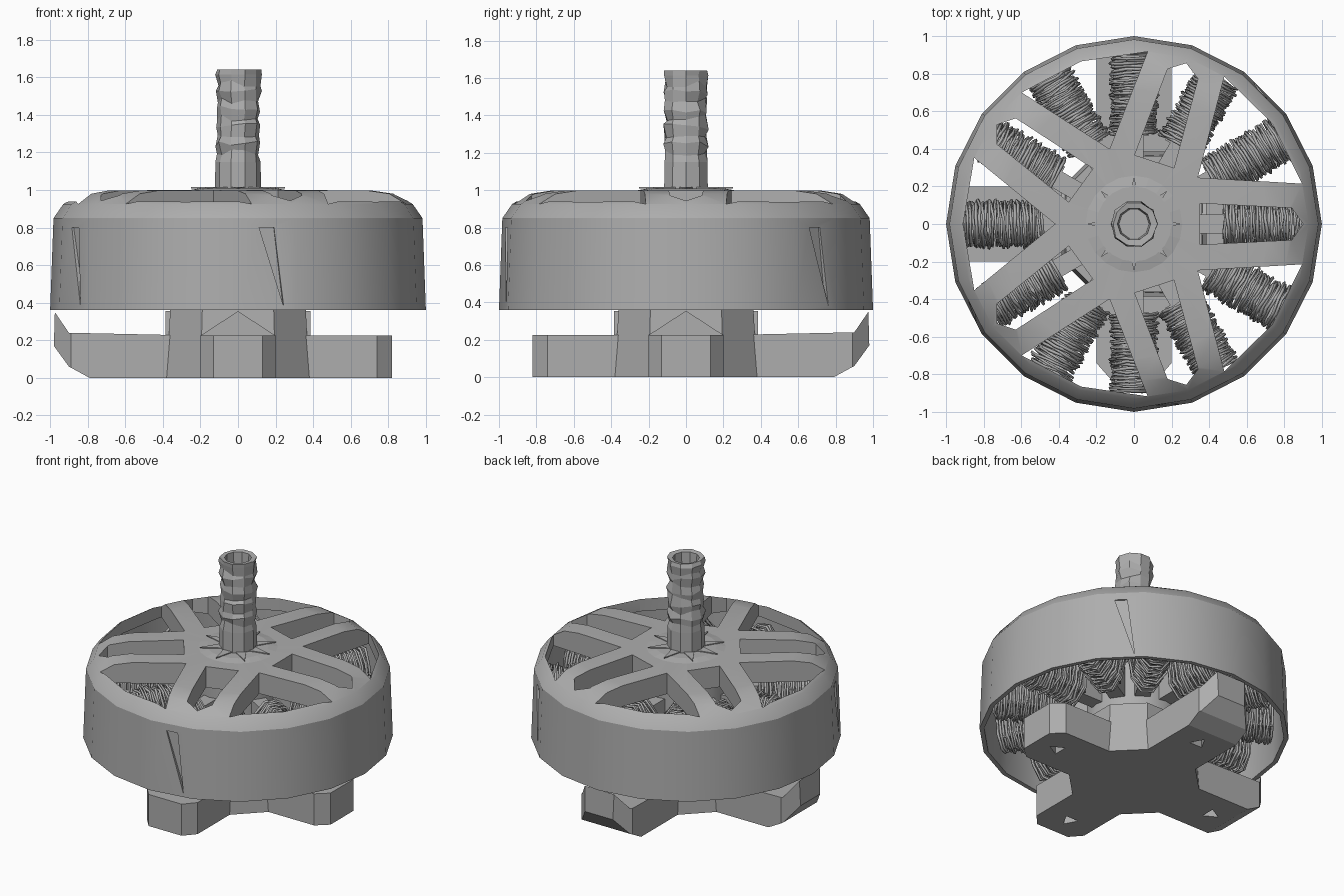
import bpy, bmesh, random
from math import sin, cos, pi, radians
from mathutils import Matrix, Vector

random.seed(4)
if "Cube" in bpy.data.objects:
    bpy.data.objects.remove(bpy.data.objects["Cube"])

metal = bpy.data.materials.new("grey metal")
metal.use_nodes = True
GREY = (0.42, 0.42, 0.42, 1)
metal.diffuse_color = GREY
metal.node_tree.nodes["Principled BSDF"].inputs["Base Color"].default_value = GREY


def finish(bm, name):
    """Turn a bmesh into a named object with the metal material."""
    bmesh.ops.remove_doubles(bm, verts=bm.verts, dist=0.0001)
    bmesh.ops.recalc_face_normals(bm, faces=bm.faces)
    mesh = bpy.data.meshes.new(name)
    bm.to_mesh(mesh)
    bm.free()
    mesh.materials.append(metal)
    obj = bpy.data.objects.new(name, mesh)
    bpy.context.collection.objects.link(obj)
    return obj


def add_prism(bm, pts, lo, hi, matrix=Matrix()):
    """Extrude a flat outline from lo to hi, then place it."""
    face = bm.faces.new([bm.verts.new((x, y, lo)) for x, y in pts])
    ext = bmesh.ops.extrude_face_region(bm, geom=[face], use_keep_orig=True)
    top = [v for v in ext["geom"] if isinstance(v, bmesh.types.BMVert)]
    bmesh.ops.translate(bm, verts=top, vec=(0, 0, hi - lo))
    bmesh.ops.transform(bm, matrix=matrix, verts=top + list(face.verts))


def lathe(name, profile, sides, jitter=None):
    """Revolve an (r, z) profile round the vertical axis."""
    bm = bmesh.new()
    rings = []
    for r, z in profile:
        ring = []
        for i in range(sides):
            a = 2 * pi * i / sides
            dr, dz = jitter(r, z) if jitter else (0, 0)
            ring.append(bm.verts.new(((r + dr) * cos(a), (r + dr) * sin(a), z + dz)))
        rings.append(ring)
    for a, b in zip(rings, rings[1:]):
        for i in range(sides):
            j = (i + 1) % sides
            bm.faces.new((a[i], a[j], b[j], b[i]))
    bmesh.ops.dissolve_degenerate(bm, dist=0.0001, edges=bm.edges)
    return finish(bm, name)


def activate(obj):
    bpy.ops.object.select_all(action="DESELECT")
    obj.select_set(True)
    bpy.context.view_layer.objects.active = obj


def cut(obj, bm):
    """Subtract a bmesh from an object."""
    cutter = finish(bm, "cutter")
    cutter.hide_render = True
    mod = obj.modifiers.new("cut", "BOOLEAN")
    mod.operation, mod.solver, mod.object = "DIFFERENCE", "EXACT", cutter
    activate(obj)
    bpy.ops.object.modifier_apply(modifier=mod.name)
    bpy.data.objects.remove(cutter)


def smooth(obj, angle):
    activate(obj)
    bpy.ops.object.shade_smooth_by_angle(angle=radians(angle))


def turn(deg):
    return Matrix.Rotation(radians(deg), 4, "Z")


def polar(r, deg):
    return (r * cos(radians(deg)), r * sin(radians(deg)))


UPRIGHT = Matrix.Rotation(pi / 2, 4, "X")   # outline y becomes height

# Rotor bell: thin-walled rounded drum with a spoked top
bell = lathe("rotor_bell", [(0, 1), (0.72, 0.998), (0.84, 0.98), (0.93, 0.925), (0.982, 0.85),
                            (1, 0.36), (0.97, 0.36), (0.955, 0.84), (0.92, 0.85), (0, 0.85)], 20)
windows = bmesh.new()
wide = [(0.42, 0), polar(0.92, -22.5), polar(0.91, 0), polar(0.92, 22.5)]
narrow = [(0.35, -0.11), (0.84, -0.085), (0.9, 0), (0.84, 0.085), (0.35, 0.11)]
for k in range(5):
    add_prism(windows, narrow, 0.8, 1.1, turn(72 * k))
    add_prism(windows, wide, 0.8, 1.1, turn(72 * k + 36))
cut(bell, windows)

# Shallow tapering notches in the bell wall
notches = bmesh.new()
notch = [(-0.04, 0.8), (0.04, 0.8), (0.09, 0.38)]
for deg in (-81, -153, 45):
    add_prism(notches, notch, 0.961, 1.1, turn(deg + 90) @ UPRIGHT)
cut(bell, notches)
smooth(bell, 25)

# Hub disc with radial marks
lathe("hub_disc", [(0, 1.01), (0.2, 1.01), (0.28, 0.995), (0, 0.995)], 20)
marks = bmesh.new()
for k in range(8):
    add_prism(marks, [(0.11, -0.035), (0.25, 0), (0.11, 0.035)], 1.009, 1.016, turn(45 * k))
finish(marks, "hub_marks")


# Hollow shaft with a worn, uneven thread
def wear(r, z):
    if z < 1.19 or r < 0.1:
        return 0, 0
    return random.uniform(-0.012, 0.005), random.uniform(-0.018, 0.018) if z < 1.6 else 0


thread = [(0.124 if k % 2 else 0.115, 1.2 + 0.046 * k) for k in range(10)]
lathe("shaft", [(0, 0.9), (0.125, 0.9), (0.12, 1.15)] + thread +
      [(0.122, 1.64), (0.088, 1.635), (0.08, 1.5), (0, 1.5)], 10, jitter=wear)

# Bearing tube and stator teeth
smooth(lathe("bearing_tube", [(0, 0.3), (0.32, 0.3), (0.32, 0.84), (0, 0.84)], 16), 30)
core = bmesh.new()
tooth = [(0.28, -0.05), (0.47, -0.05), (0.47, -0.08), (0.9, -0.08)]
tooth += [(x, -y) for x, y in reversed(tooth)]
for k in range(12):
    add_prism(core, tooth, 0.46, 0.76, turn(30 * k))
finish(core, "stator_teeth")

# Wire windings: one uneven helix round every tooth
wire = bpy.data.curves.new("windings", "CURVE")
wire.dimensions = "3D"
wire.bevel_depth = 0.009
wire.bevel_resolution = 0
wire.materials.append(metal)
TURNS, STEPS = 25, 10
for k in range(12):
    spline = wire.splines.new("POLY")
    spline.points.add(TURNS * STEPS)
    for i, point in enumerate(spline.points):
        a = 2 * pi * i / STEPS
        swell = random.uniform(0.92, 1.08)
        x = 0.48 + 0.42 * i / (TURNS * STEPS) + random.uniform(-0.007, 0.007)
        p = turn(30 * k) @ Vector((x, 0.12 * swell * cos(a), 0.61 + 0.215 * swell * sin(a)))
        point.co = (*p, 1)
windings = bpy.data.objects.new("windings", wire)
bpy.context.collection.objects.link(windings)

# Mount: centre block and four arms, two short and two with upturned tips
block = bmesh.new()
octagon = [(sx * x, sy * y) for sx, sy, x, y in (
    (1, 1, 0.38, 0.2), (1, 1, 0.2, 0.38), (-1, 1, 0.2, 0.38), (-1, 1, 0.38, 0.2),
    (-1, -1, 0.38, 0.2), (-1, -1, 0.2, 0.38), (1, -1, 0.2, 0.38), (1, -1, 0.38, 0.2))]
add_prism(block, octagon, 0, 0.36)
for v in block.verts:   # slight taper towards the top
    if v.co.z > 0.3:
        v.co.xy *= 0.95
finish(block, "mount_block")

tip_side = [(0.2, 0), (0.79, 0), (0.9, 0.06), (0.98, 0.17), (0.975, 0.35), (0.9, 0.24), (0.2, 0.225)]
short_plan = [(0.2, -0.2), (0.74, -0.2), (0.82, -0.13), (0.82, 0.13), (0.74, 0.2), (0.2, 0.2)]
hole = [(0.62, -0.05), (0.71, 0), (0.62, 0.05)]
for name, deg, upturned in (("left_arm", 0, False), ("back_arm", 90, True),
                            ("right_arm", 180, True), ("front_arm", -90, False)):
    bm = bmesh.new()
    cuts = bmesh.new()
    add_prism(cuts, hole, -0.1, 0.5, turn(deg))
    if upturned:
        add_prism(bm, tip_side, -0.2, 0.2, turn(deg) @ UPRIGHT)
        for side in (-1, 1):   # trimmed tip corners
            add_prism(cuts, [(0.88, side * 0.21), (1.0, side * 0.09), (1.1, side * 0.21)],
                      -0.1, 0.5, turn(deg))
    else:
        add_prism(bm, short_plan, 0, 0.225, turn(deg))
    cut(finish(bm, name), cuts)

# Gabled ribs where the arms meet the centre block
ribs = bmesh.new()
for k in range(4):
    add_prism(ribs, [(-0.2, 0.2), (0.2, 0.2), (0.2, 0.225), (0, 0.355), (-0.2, 0.225)],
              0.3, 0.385, turn(90 * k + 90) @ UPRIGHT)
finish(ribs, "mount_ribs")
